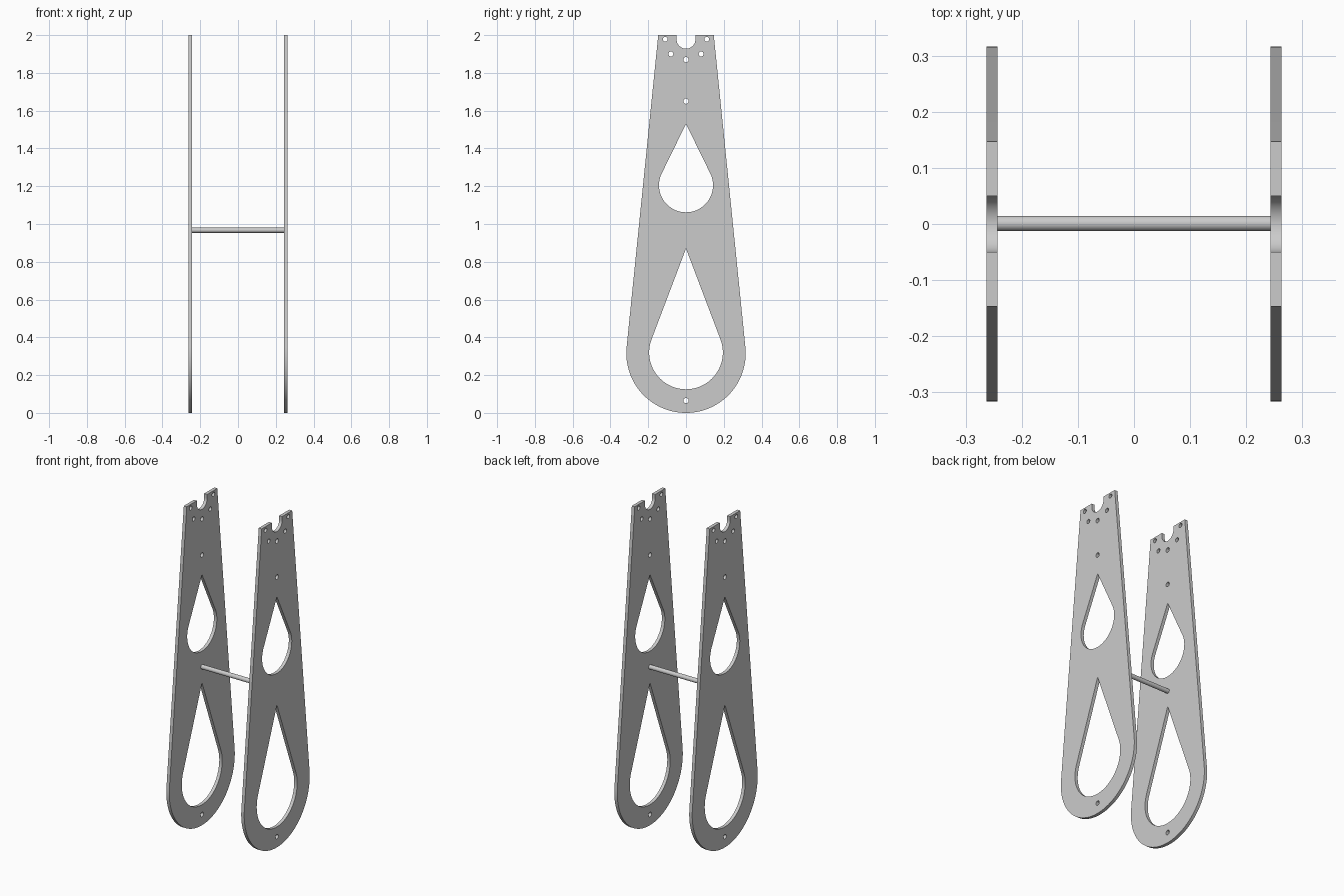
import bpy
import math

cube = bpy.data.objects.get("Cube")
if cube:
    bpy.data.objects.remove(cube, do_unlink=True)

# Single plain grey finish
grey = bpy.data.materials.new("plain_grey")
grey.use_nodes = True
colour = (0.6, 0.6, 0.6, 1)
grey.diffuse_color = colour
grey.node_tree.nodes["Principled BSDF"].inputs["Base Color"].default_value = colour

PLATE_X, THICK = 0.253, 0.02
TOP, TOP_HALF = 2.0, 0.147


def arc(cy, cz, r, start, end, steps):
    """Points along an arc, angles in radians."""
    return [(cy + r * math.cos(start + (end - start) * i / steps),
             cz + r * math.sin(start + (end - start) * i / steps))
            for i in range(steps + 1)]


def hole(cy, cz, r):
    return arc(cy, cz, r, 0, math.tau, 24)[:-1]


def teardrop(cz, r, apex):
    """Round bottom with straight sides tangent to it meeting at the apex."""
    a = math.asin(r / (apex - cz))
    return [(0, apex)] + arc(0, cz, r, math.pi - a, math.tau + a, 64)


def outline():
    """Tapered plate with a round foot and a U notch in the top edge."""
    cz, r = 0.316, 0.316
    rise = TOP - cz
    a = math.atan2(rise, TOP_HALF) - math.acos(r / math.hypot(rise, TOP_HALF))
    foot = arc(0, cz, r, math.pi - a, math.tau + a, 80)
    notch = arc(0, 1.978, 0.05, 0, -math.pi, 32)
    return (foot + [(TOP_HALF, TOP), (0.05, TOP)] + notch
            + [(-0.05, TOP), (-TOP_HALF, TOP)])


def make_plate(name, x):
    curve = bpy.data.curves.new(name, "CURVE")
    curve.dimensions = "2D"
    curve.fill_mode = "BOTH"
    curve.extrude = THICK / 2
    loops = [outline(), teardrop(1.205, 0.143, 1.53), teardrop(0.32, 0.195, 0.87)]
    # Bolt holes: centre line, then mirrored pairs
    loops += [hole(0, z, 0.014) for z in (0.065, 1.65, 1.87)]
    loops += [hole(s * y, z, 0.013) for s in (-1, 1) for y, z in ((0.11, 1.978), (0.08, 1.9))]
    for pts in loops:
        spline = curve.splines.new("POLY")
        spline.points.add(len(pts) - 1)
        for p, (u, v) in zip(spline.points, pts):
            p.co = (u, v, 0, 1)
        spline.use_cyclic_u = True
    obj = bpy.data.objects.new(name, curve)
    bpy.context.collection.objects.link(obj)
    obj.location.x = x
    obj.rotation_euler = (math.pi / 2, 0, math.pi / 2)
    curve.materials.append(grey)
    return obj


def select_only(obj):
    bpy.ops.object.select_all(action="DESELECT")
    obj.select_set(True)
    bpy.context.view_layer.objects.active = obj


# Pair of side plates
for name, x in (("left_plate", PLATE_X), ("right_plate", -PLATE_X)):
    plate = make_plate(name, x)
    select_only(plate)
    bpy.ops.object.convert(target="MESH")
    plate = bpy.context.object
    bpy.ops.object.mode_set(mode="EDIT")
    bpy.ops.mesh.select_all(action="SELECT")
    bpy.ops.mesh.remove_doubles(threshold=0.0001)
    bpy.ops.mesh.normals_make_consistent(inside=False)
    bpy.ops.object.mode_set(mode="OBJECT")
    bpy.ops.object.shade_smooth_by_angle(angle=math.radians(30))

# Cross rod between the inner plate faces
bpy.ops.mesh.primitive_cylinder_add(
    vertices=32, radius=0.0135, depth=2 * PLATE_X - THICK,
    location=(0, 0.001, 0.967), rotation=(0, math.pi / 2, 0))
rod = bpy.context.object
rod.name = "cross_rod"
rod.data.materials.append(grey)
bpy.ops.object.shade_smooth_by_angle(angle=math.radians(30))
